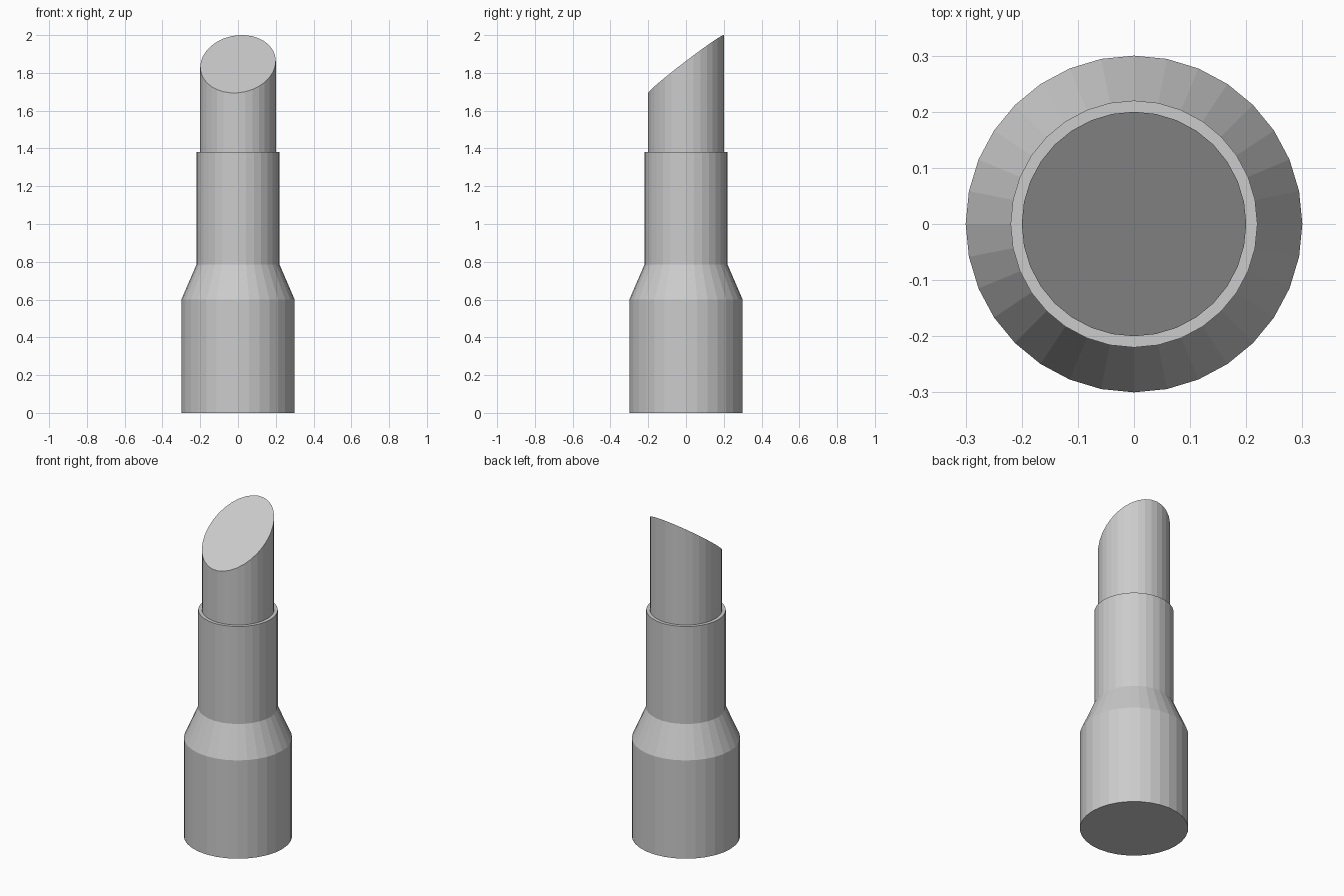
import bpy, bmesh, math

if "Cube" in bpy.data.objects:
    bpy.data.objects.remove(bpy.data.objects["Cube"])

SIDES = 32
grey = bpy.data.materials.new("light_grey")
grey.diffuse_color = (0.6, 0.6, 0.6, 1)
grey.use_nodes = True
grey.node_tree.nodes["Principled BSDF"].inputs["Base Color"].default_value = grey.diffuse_color


def lathe(name, profile, cap_bottom=False, cap_top=False, top_height=None):
    """Spin (radius, z) points round the z axis into a flat-sided part."""
    bm = bmesh.new()
    rings = []
    for r, z in profile:
        ring = []
        for i in range(SIDES):
            a = 2 * math.pi * i / SIDES
            ring.append(bm.verts.new((r * math.cos(a), r * math.sin(a), z)))
        rings.append(ring)
    for low, high in zip(rings, rings[1:]):
        for i in range(SIDES):
            j = (i + 1) % SIDES
            bm.faces.new((low[i], low[j], high[j], high[i]))
    if cap_bottom:
        bm.faces.new(rings[0][::-1])
    if cap_top:
        bm.faces.new(rings[-1])
    if top_height:
        for v in rings[-1]:
            v.co.z = top_height(v.co.x, v.co.y)
    mesh = bpy.data.meshes.new(name)
    bm.to_mesh(mesh)
    bm.free()
    mesh.materials.append(grey)
    obj = bpy.data.objects.new(name, mesh)
    bpy.context.collection.objects.link(obj)
    return obj


# Wide base
lathe("base", [(0.3, 0), (0.3, 0.6)], cap_bottom=True)
# Tapered shoulder
lathe("shoulder", [(0.3, 0.6), (0.22, 0.785)])
# Narrow tube with a flat rim
lathe("tube", [(0.22, 0.785), (0.22, 1.38), (0.2, 1.38)])
# Inner stick with a slanted flat tip
lathe("slanted_stick", [(0.2, 1.38), (0.2, 1.85)], cap_top=True,
      top_height=lambda x, y: 1.847 + 0.08 * x + 0.762 * y)
